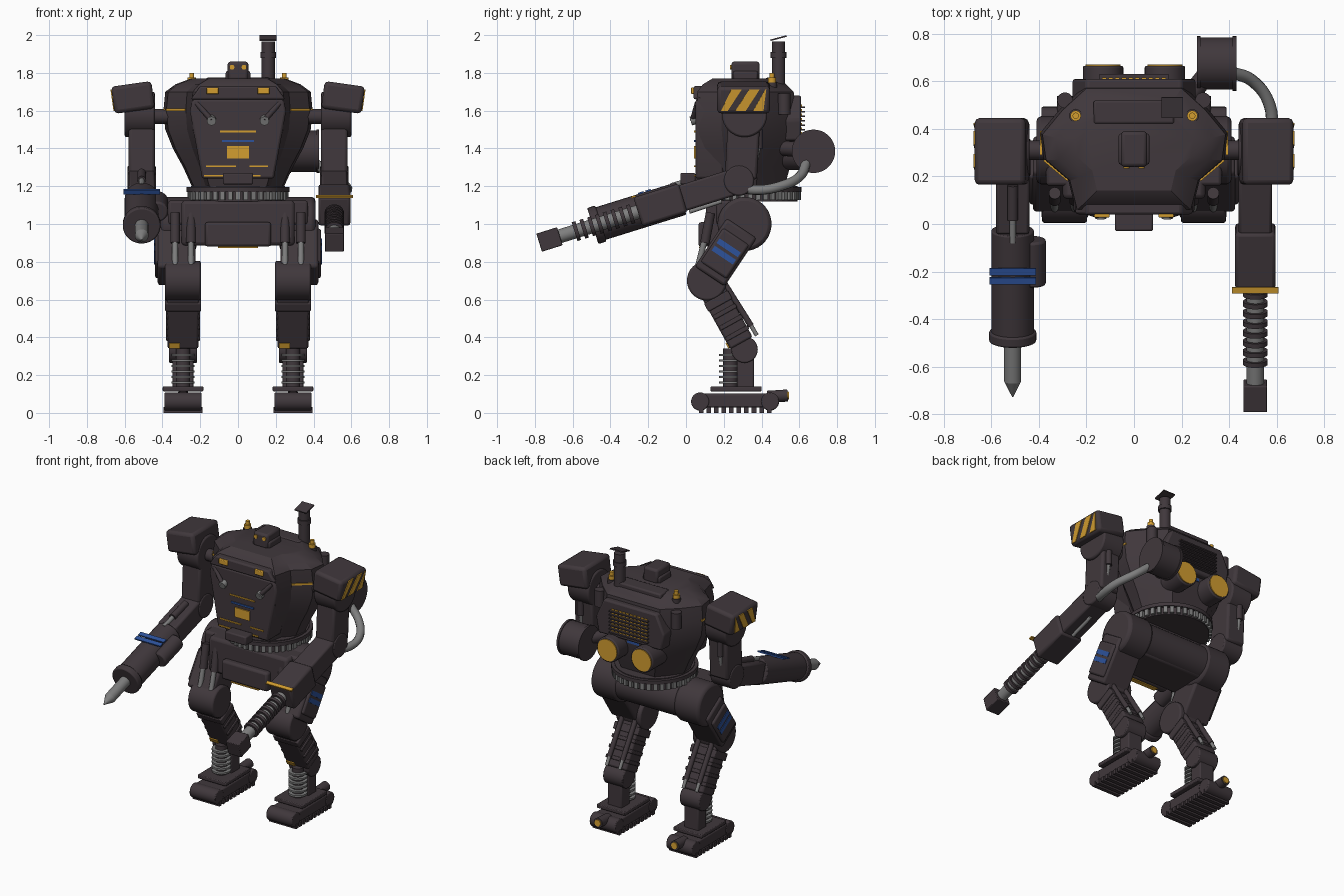
import bpy, bmesh, math
from mathutils import Matrix, Vector

if "Cube" in bpy.data.objects:
    bpy.data.objects.remove(bpy.data.objects["Cube"])

def material(name, col):
    m = bpy.data.materials.new(name)
    m.diffuse_color = (*col, 1)
    m.use_nodes = True
    m.node_tree.nodes["Principled BSDF"].inputs["Base Color"].default_value = m.diffuse_color
    return m

BODY = material("dark plum armour", (0.051, 0.039, 0.045))
BLACK = material("black rubber", (0.022, 0.019, 0.02))
STEEL = material("grey steel", (0.21, 0.21, 0.21))
YELLOW = material("warning yellow", (0.65, 0.34, 0.03))
BLUE = material("marking blue", (0.026, 0.085, 0.33))

T, R = Matrix.Translation, Matrix.Rotation
XZ = R(math.pi / 2, 4, 'X')                                             # profile seen from the front
YZ = Matrix(((0, 0, 1, 0), (1, 0, 0, 0), (0, 1, 0, 0), (0, 0, 0, 1)))   # profile seen from the right

def finish(name, bm, mat, M=Matrix(), bevel=0):
    bmesh.ops.recalc_face_normals(bm, faces=bm.faces)
    me = bpy.data.meshes.new(name)
    bm.to_mesh(me)
    bm.free()
    me.materials.append(mat)
    ob = bpy.data.objects.new(name, me)
    bpy.context.collection.objects.link(ob)
    ob.matrix_world = M
    if bevel:
        b = ob.modifiers.new("bevel", 'BEVEL')
        b.width, b.segments, b.limit_method = bevel, 2, 'ANGLE'
    return ob

def box(name, c, size, mat=BODY, bevel=0, M=None):
    bm = bmesh.new()
    bmesh.ops.create_cube(bm, size=1, matrix=Matrix.Diagonal((*size, 1)))
    return finish(name, bm, mat, T(c) if M is None else M @ T(c), bevel)

def cyl(name, p0, p1, r, mat=BODY, r2=None, n=28, bevel=0):
    p0, p1 = Vector(p0), Vector(p1)
    d = p1 - p0
    bm = bmesh.new()
    bmesh.ops.create_cone(bm, cap_ends=True, segments=n, radius1=r,
                          radius2=r if r2 is None else r2, depth=d.length)
    M = T((p0 + p1) / 2) @ d.to_track_quat('Z', 'Y').to_matrix().to_4x4()
    return finish(name, bm, mat, M, bevel)

def axis(y0, z0, y1, z1, x):
    """Frame at (x, y0, z0) whose local y runs towards (y1, z1); also its length."""
    return T((x, y0, z0)) @ R(math.atan2(z1 - z0, y1 - y0), 4, 'X'), math.hypot(y1 - y0, z1 - z0)

def prism(name, pts, depth, M, mat=BODY, bevel=0):
    bm = bmesh.new()
    f = bm.faces.new([bm.verts.new((x, y, -depth / 2)) for x, y in pts])
    e = bmesh.ops.extrude_face_region(bm, geom=[f])
    bmesh.ops.translate(bm, vec=(0, 0, depth), verts=[v for v in e['geom'] if isinstance(v, bmesh.types.BMVert)])
    return finish(name, bm, mat, M, bevel)

def hose(name, pts, r, mat):
    cu = bpy.data.curves.new(name, 'CURVE')
    cu.dimensions, cu.bevel_depth, cu.bevel_resolution, cu.use_fill_caps = '3D', r, 3, True
    sp = cu.splines.new('BEZIER')
    sp.bezier_points.add(len(pts) - 1)
    for q, p in zip(sp.bezier_points, pts):
        q.co, q.handle_left_type, q.handle_right_type = p, 'AUTO', 'AUTO'
    cu.materials.append(mat)
    bpy.context.collection.objects.link(bpy.data.objects.new(name, cu))

# --- Hull: one twelve-sided outline lofted through several heights
half = [(.62, 0), (.7, .24), (.96, .41), (1, .62), (.78, .82), (.52, 1)]
outline = half + [(-x, y) for x, y in reversed(half)]
levels = [(1.19, .24, .13, .52), (1.3, .29, .10, .55), (1.4, .345, .08, .57), (1.5, .385, .065, .58),
          (1.6, .395, .06, .58), (1.7, .385, .06, .57), (1.74, .33, .09, .53), (1.77, .25, .14, .49)]
bm = bmesh.new()
rings = [[bm.verts.new((x * w, f + y * (b - f), z)) for x, y in outline] for z, w, f, b in levels]
for a, b in zip(rings, rings[1:]):
    for i in range(12):
        bm.faces.new((a[i], a[i - 1], b[i - 1], b[i]))
bm.faces.new(rings[0])
bm.faces.new(rings[-1])
finish("hull", bm, BODY)

# --- Cab front with brow, hatch markings and bumper
prism("cab_front", [(-.19, 1.24), (.19, 1.24), (.255, 1.6), (.24, 1.66), (-.24, 1.66), (-.255, 1.6)],
      .15, T((0, .125, 0)) @ XZ, BODY, .012)
prism("cab_brow", [(-.25, 1.66), (.25, 1.66), (.2, 1.73), (-.2, 1.73)], .14, T((0, .11, 0)) @ XZ, BODY, .01)
box("cab_bumper", (0, .01, 1.24), (.16, .08, .06), BODY, .008)
box("cab_sign", (0, .047, 1.38), (.115, .009, .065), YELLOW)
box("cab_blue_line", (0, .047, 1.44), (.17, .008, .012), BLUE)
for x, z, w in ((0, 1.49, .19), (-.09, 1.305, .16), (.11, 1.305, .1), (-.03, 1.256, .3)):
    box("cab_trim", (x, .047, z), (w, .008, .009), YELLOW)
for s in (-1, 1):
    box("brow_clip", (s * .135, .04, 1.705), (.065, .025, .035), YELLOW, .004)
    cyl("cab_lamp_arm", (s * .22, .06, 1.64), (s * .14, .035, 1.55), .014, BODY)
    cyl("cab_lamp", (s * .14, .06, 1.555), (s * .14, .025, 1.545), .024, STEEL)
    box("hull_side_trim", (s * .391, .34, 1.605), (.009, .1, .012), YELLOW)
    box("hull_front_trim", (0, 0, 0), (.13, .009, .012), YELLOW, 0,
        T((s * .328, .226, 1.605)) @ R(s * math.radians(40), 4, 'Z'))
    # beacons on the roof
    cyl("beacon_base", (s * .245, .455, 1.68), (s * .245, .455, 1.75), .028, BODY)
    cyl("beacon", (s * .245, .455, 1.75), (s * .245, .455, 1.775), .022, YELLOW)
    cyl("beacon_tip", (s * .245, .455, 1.775), (s * .245, .455, 1.8), .013, YELLOW)
    cyl("intake_post", (s * .29, .52, 1.58), (s * .29, .52, 1.69), .033, BODY)
    # rear exhausts
    cyl("rear_exhaust", (s * .13, .5, 1.37), (s * .13, .665, 1.37), .085, BODY, bevel=.008)
    cyl("rear_exhaust_disc", (s * .13, .66, 1.37), (s * .13, .671, 1.37), .074, YELLOW)

# --- Roof turret and smoke stack
box("roof_turret", (0, .315, 1.81), (.11, .15, .1), BODY, .015)
box("roof_turret_skirt", (0, .315, 1.785), (.13, .13, .05), BODY, .01)
box("roof_panel", (0, .47, 1.75), (.34, .1, .05), BODY, .01)
for s in (-1, 1):
    cyl("turret_eye", (s * .032, .25, 1.83), (s * .032, .234, 1.83), .013, YELLOW)
cyl("smoke_stack", (.16, .49, 1.7), (.16, .49, 1.965), .035)
cyl("smoke_stack_collar", (.16, .49, 1.88), (.16, .49, 1.91), .042)
box("smoke_stack_lid", (0, 0, 0), (.09, .09, .008), BODY, 0, T((.16, .49, 1.984)) @ R(math.radians(15), 4, 'X'))

# --- Engine cover with grille: bright slits sit right above the fins
prism("engine_cover", [(-.24, 1.44), (.24, 1.44), (.26, 1.55), (.2, 1.68), (-.2, 1.68), (-.26, 1.55)],
      .14, T((0, .54, 0)) @ XZ, BODY, .012)
for i in range(7):
    z = 1.475 + i * .024
    box("grille_fin", (0, .62, z), (.29, .022, .008), BODY)
    for k in range(10):
        box("grille_slit", (-.126 + k * .028, .612, z + .0085), (.019, .006, .009), YELLOW)
box("rear_blue_mark", (0, .572, 1.42), (.09, .009, .02), BLUE)

# --- Turning ring and pelvis
cyl("turntable", (0, .34, 1.12), (0, .34, 1.2), .25, BODY, n=40)
cyl("turntable_rim", (0, .34, 1.17), (0, .34, 1.195), .272, BODY, n=40)
for i in range(40):
    box("turntable_tooth", (.257, 0, 1.148), (.022, .024, .042), STEEL, 0,
        T((0, .34, 0)) @ R(i * math.tau / 40, 4, 'Z'))
box("pelvis", (0, .24, 1.005), (.6, .27, .24), BODY, .02)
box("pelvis_wide", (0, .27, 1.06), (.74, .22, .13), BODY, .015)
box("pelvis_plate", (0, .095, .945), (.35, .06, .13), BODY, .015)
box("pelvis_trim", (0, .085, .877), (.21, .03, .008), YELLOW)
cyl("hip_axle", (-.3, .33, 1), (.3, .33, 1), .115, n=32)

# --- Legs
for s in (-1, 1):
    x = s * .291
    cyl("hip", (s * .22, .31, 1), (s * .41, .31, 1), .143, n=36, bevel=.02)
    M, L = axis(.31, 1, .11, .7, s * .325)
    box("thigh", (0, L * .5, 0), (.2, L * .85, .19), BODY, .015, M)
    box("thigh_plate", (s * .095, L * .52, 0), (.04, L * .6, .165), BODY, .012, M)
    for d in (.42, .55):
        box("thigh_stripe", (s * .116, L * d, 0), (.006, .03, .135), BLUE, 0, M)
    for k in (-.042, .042):
        cyl("thigh_piston_sleeve", (x + k, .13, 1.06), (x + k, .1, .9), .025)
        cyl("thigh_piston_rod", (x + k, .1, .92), (x + k, .06, .76), .016, STEEL)
    cyl("knee", (s * .197, .11, .7), (s * .387, .11, .7), .105, n=32, bevel=.01)
    M, L = axis(.11, .7, .31, .34, x)
    box("shin", (0, L * .52, 0), (.165, L * .8, .135), BODY, .012, M)
    box("shin_collar", (0, L * .3, 0), (.19, .05, .145), BODY, .006, M)
    for d in (.46, .62, .78):
        box("shin_band", (0, L * d, .005), (.178, .024, .135), BODY, .005, M)
    box("shin_mark", (-.045, L * .86, -.07), (.06, .03, .009), YELLOW, 0, M)
    for k in (-.05, .05):
        cyl("shin_piston_sleeve", (x + k, .2, .69), (x + k, .345, .46), .016)
        cyl("shin_piston_rod", (x + k, .34, .47), (x + k, .375, .41), .011, STEEL)
    cyl("ankle", (s * .216, .31, .335), (s * .366, .31, .335), .07, bevel=.006)
    box("ankle_post", (x, .315, .23), (.11, .09, .22), BODY, .008)
    cyl("spring_core", (x, .235, .13), (x, .235, .34), .038)
    for i in range(6):
        z = .155 + i * .029
        cyl("ankle_spring_ring", (x, .235, z), (x, .235, z + .012), .06, STEEL)
    # foot with crawler tread
    box("foot_plate", (x, .265, .127), (.215, .27, .026), BODY, .005)
    box("foot", (x, .26, .065), (.19, .37, .075), BODY, .01)
    for y in (.075, .445):
        cyl("foot_roller", (s * .193, y, .06), (s * .389, y, .06), .048, bevel=.006)
    cyl("heel_lamp", (x, .43, .085), (x, .538, .092), .032)
    cyl("heel_lamp_glass", (x, .536, .092), (x, .545, .0925), .022, YELLOW)
    for i in range(10):
        box("tread_lug", (x, .08 + i * .04, .015), (.205, .024, .03), BODY)

# --- Shoulders, upper arms and forearms
EY, EZ = .28, 1.23
for s in (-1, 1):
    x = s * .51
    cyl("shoulder_axle", (s * .3, .31, 1.57), (s * .5, .31, 1.57), .04)
    cyl("shoulder", (s * .44, .31, 1.58), (s * .6, .31, 1.58), .12, n=32, bevel=.01)
    P = T((s * .556, .305, 1.67)) @ R(s * math.radians(8), 4, 'Y')
    box("shoulder_pad", (0, 0, 0), (.215, .28, .145), BODY, .02, P)
    for a, b, c, d in ((-.12, -.085, -.01, -.065), (-.045, .01, .085, .03), (.05, .105, .12, .115)):   # hazard stripes
        prism("hazard_stripe", [(a, -.058), (b, -.058), (c, .058), (d, .058)],
              .008, P @ T((s * .108, 0, 0)) @ YZ, YELLOW)
    M, L = axis(.31, 1.6, .29, 1.23, x)
    box("upper_arm", (0, L * .5, 0), (.14, L * .95, .17), BODY, .015, M)
    cyl("arm_piston_sleeve", (s * .53, .385, 1.5), (s * .53, .385, 1.4), .022)
    cyl("arm_piston_rod", (s * .53, .385, 1.42), (s * .53, .35, 1.25), .014, STEEL)
    cyl("elbow", (s * .435, EY, EZ), (s * .585, EY, EZ), .08, bevel=.008)
    F, _ = axis(EY, EZ, EY - .955, EZ - .297, x)   # local +y runs to the tool, local -z is up
    box("forearm", (0, .17, 0), (.14, .3, .14), BODY, .012, F)
    cyl("forearm_lower_rod", F @ Vector((0, .12, .077)), F @ Vector((0, .3, .08)), .011, STEEL)

    def along(name, a, b, r, mat=BODY, r2=None, bevel=0, dx=0):
        cyl(name, F @ Vector((dx, a, 0)), F @ Vector((dx, b, 0)), r, mat, r2, 28, bevel)

    if s < 0:   # drill arm
        cyl("forearm_rod_sleeve", F @ Vector((0, .1, -.075)), F @ Vector((0, .25, -.08)), .022)
        cyl("forearm_rod", F @ Vector((0, .22, -.078)), F @ Vector((0, .35, -.08)), .014, STEEL)
        along("drill_housing", .32, .79, .09, BODY, None, .006)
        along("drill_flange", .765, .81, .1, BODY, None, .008)
        along("drill_shaft", .8, .985, .036, STEEL)
        along("drill_tip", .985, 1.055, .036, STEEL, .002)
        along("drill_motor", .36, .56, .055, BODY, None, .01, .085)
        for d in (.475, .515):
            box("drill_blue_plate", (0, d, -.092), (.195, .03, .009), BLUE, 0, F)
    else:       # hammer arm
        box("hammer_housing", (0, .435, 0), (.17, .25, .16), BODY, .015, F)
        box("hammer_yellow_plate", (0, .558, -.084), (.195, .026, .009), YELLOW, 0, F)
        along("hammer_shaft", .54, 1.0, .037, STEEL)
        for i in range(8):
            along("hammer_ring", .59 + i * .043, .61 + i * .043, .052, BODY)
        box("hammer_head", (0, 1.05, 0), (.1, .115, .1), BODY, .004, F)

# --- Hose drum and hose feeding the hammer arm
cyl("hose_drum", (.265, .675, 1.385), (.43, .675, 1.385), .11, n=36)
for a in (.265, .415):
    cyl("drum_rim", (a, .675, 1.385), (a + .015, .675, 1.385), .115, n=36)
cyl("drum_mount", (.22, .52, 1.4), (.33, .66, 1.39), .04)
hose("hose", [(.4, .64, 1.33), (.5, .6, 1.25), (.57, .5, 1.2), (.575, .39, 1.18), (.54, .28, 1.19)], .026, STEEL)

# --- Smooth round surfaces, keep edges sharp
for ob in bpy.context.scene.objects:
    ob.select_set(ob.type == 'MESH')
bpy.context.view_layer.objects.active = bpy.data.objects["hull"]
bpy.ops.object.shade_smooth_by_angle(angle=math.radians(25))
